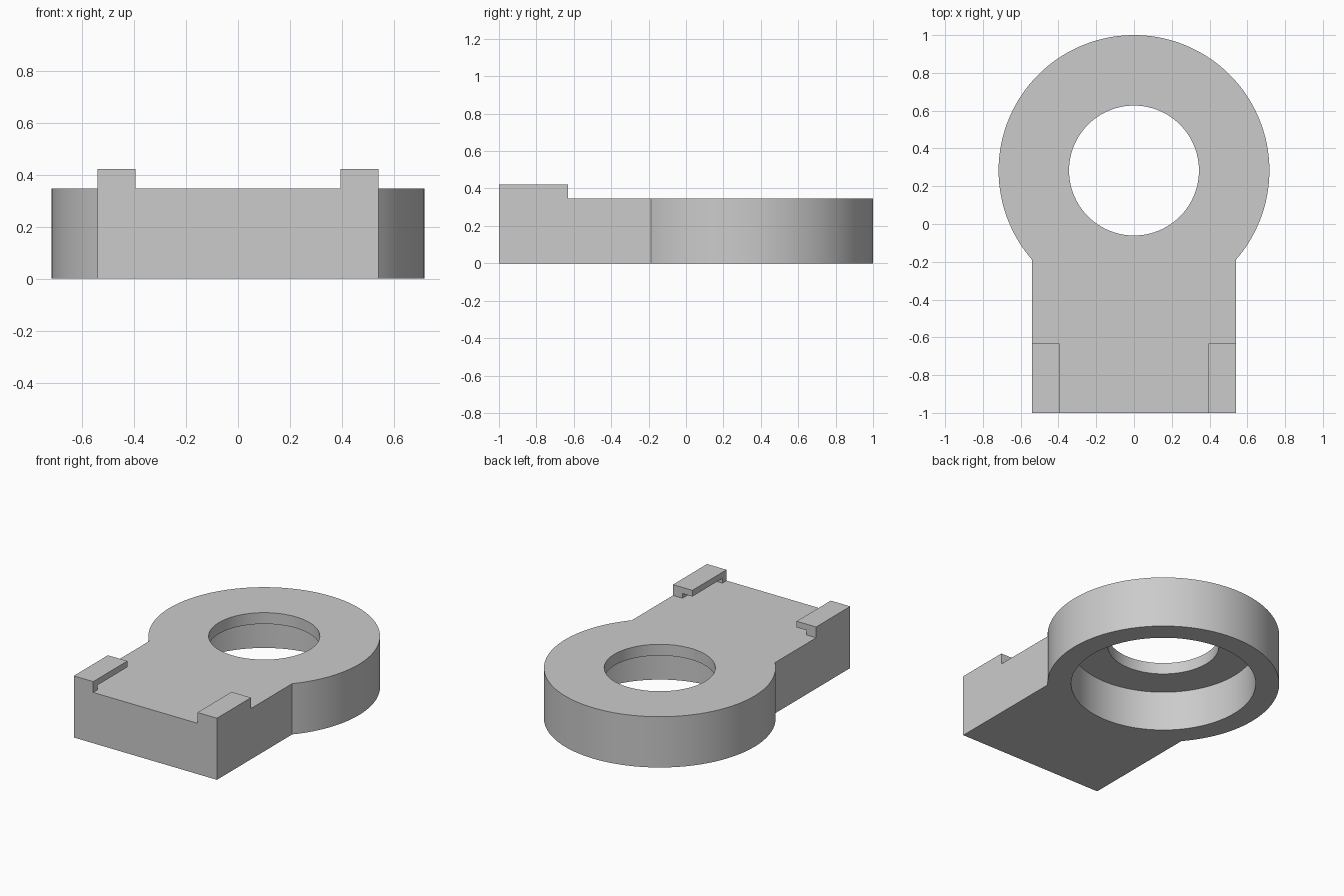
import bpy, bmesh, math
from mathutils import Vector

if "Cube" in bpy.data.objects:
    bpy.data.objects.remove(bpy.data.objects["Cube"])

# Main dimensions
RING_R, RING_Y = 0.717, 0.283
HOLE_R, BORE_R, BORE_TOP = 0.344, 0.571, 0.27
HALF_W, TOP, TAB_TOP = 0.541, 0.347, 0.421
TAB_IN, TAB_BACK = 0.394, -0.632

grey = bpy.data.materials.new("light grey")
grey.use_nodes = True
grey.diffuse_color = (0.6, 0.6, 0.6, 1)
grey.node_tree.nodes["Principled BSDF"].inputs["Base Color"].default_value = (0.6, 0.6, 0.6, 1)


def prism(name, outline, z0, z1):
    """Extrude a counter-clockwise outline from z0 to z1."""
    bm = bmesh.new()
    base = bm.faces.new([bm.verts.new((x, y, z0)) for x, y in outline])
    top = bmesh.ops.extrude_face_region(bm, geom=[base])["geom"]
    bmesh.ops.translate(bm, vec=Vector((0, 0, z1 - z0)),
                        verts=[v for v in top if isinstance(v, bmesh.types.BMVert)])
    bmesh.ops.recalc_face_normals(bm, faces=bm.faces)
    mesh = bpy.data.meshes.new(name)
    bm.to_mesh(mesh)
    bm.free()
    mesh.materials.append(grey)
    obj = bpy.data.objects.new(name, mesh)
    bpy.context.collection.objects.link(obj)
    return obj


def box(name, x0, x1, y0, y1, z0, z1):
    return prism(name, [(x0, y0), (x1, y0), (x1, y1), (x0, y1)], z0, z1)


def arc(radius, start, end, steps):
    angles = [start + (end - start) * i / steps for i in range(steps + 1)]
    return [(radius * math.cos(a), RING_Y + radius * math.sin(a)) for a in angles]


def cut(obj, cutters):
    """Subtract the cutters, bake the result and remove them."""
    for c in cutters:
        mod = obj.modifiers.new("cut", 'BOOLEAN')
        mod.operation, mod.solver, mod.object = 'DIFFERENCE', 'EXACT', c
        c.hide_render = True
    graph = bpy.context.evaluated_depsgraph_get()
    mesh = bpy.data.meshes.new_from_object(obj.evaluated_get(graph))
    obj.modifiers.clear()
    obj.data = mesh
    for c in cutters:
        bpy.data.objects.remove(c)


# Body: ring head blended into a straight shank
meet = math.acos(HALF_W / RING_R)
outline = arc(RING_R, -meet, math.pi + meet, 120) + [(-HALF_W, -1), (HALF_W, -1)]
body = prism("body", outline, 0, TOP)

# Through hole and wider recess underneath
full = 2 * math.pi
hole = prism("hole_cutter", arc(HOLE_R, 0, full, 96)[:-1], -0.1, TOP + 0.1)
recess = prism("recess_cutter", arc(BORE_R, 0, full, 112)[:-1], -0.1, BORE_TOP)
cut(body, [recess, hole])

# Clip tabs with an undercut on the inner side, closed at the front
for side, s in (("left", 1), ("right", -1)):
    xs = sorted((s * TAB_IN, s * HALF_W))
    tab = box(side + "_tab", *xs, -1, TAB_BACK, TOP, TAB_TOP)
    gap = sorted((s * (TAB_IN - 0.1), s * (TAB_IN + 0.075)))
    cut(tab, [box("undercut", *gap, -0.955, TAB_BACK + 0.1, TOP - 0.1, TOP + 0.032)])

# Smooth the round walls, keep the edges crisp
bpy.ops.object.select_all(action='DESELECT')
body.select_set(True)
bpy.context.view_layer.objects.active = body
bpy.ops.object.shade_smooth_by_angle(angle=math.radians(30))
